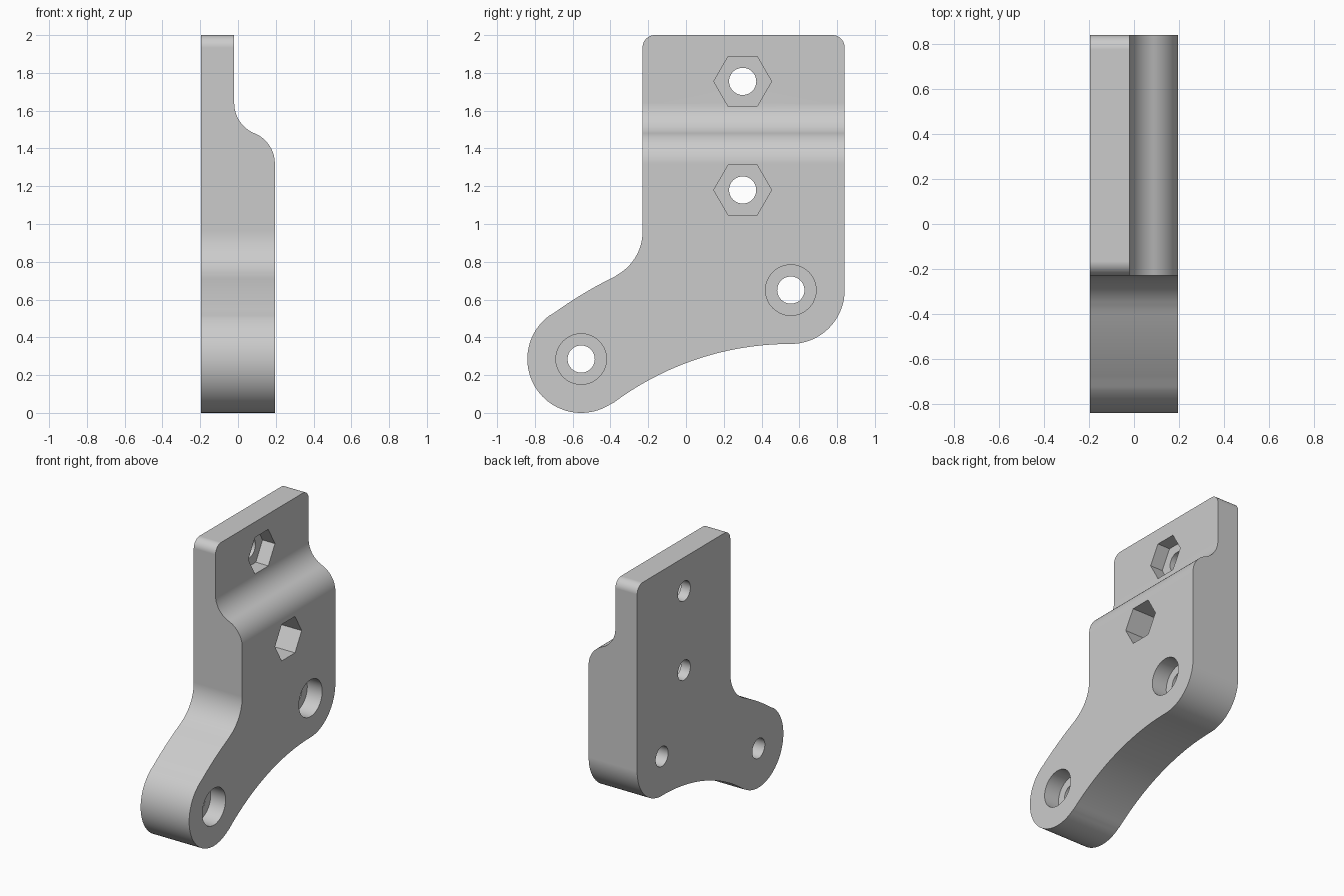
import bpy
import bmesh
from math import cos, sin, radians, degrees, asin, atan2

old = bpy.data.objects.get("Cube")
if old:
    bpy.data.objects.remove(old)

grey = bpy.data.materials.new("light grey")
grey.use_nodes = True
grey.diffuse_color = (0.6, 0.6, 0.6, 1)
grey.node_tree.nodes["Principled BSDF"].inputs["Base Color"].default_value = (0.6, 0.6, 0.6, 1)

HALF = 0.195       # half thickness of the bracket
STEP_X = -0.02     # face of the thin upper plate
FLOOR_X = -0.12    # floor of the nut pockets


def arc(cu, cz, r, start, end, n=16):
    """Points along an arc, angles in degrees."""
    angles = [radians(start + (end - start) * i / n) for i in range(n + 1)]
    return [(cu + r * cos(a), cz + r * sin(a)) for a in angles]


def prism(name, points, axis, lo, hi):
    """Extrude an outline in (y, z) along x, or in (x, z) along y."""
    bm = bmesh.new()
    place = (lambda u, z: (lo, u, z)) if axis == "x" else (lambda u, z: (u, lo, z))
    face = bm.faces.new([bm.verts.new(place(u, z)) for u, z in points])
    out = bmesh.ops.extrude_face_region(bm, geom=[face])
    verts = [g for g in out["geom"] if isinstance(g, bmesh.types.BMVert)]
    shift = (hi - lo, 0, 0) if axis == "x" else (0, hi - lo, 0)
    bmesh.ops.translate(bm, verts=verts, vec=shift)
    bmesh.ops.recalc_face_normals(bm, faces=bm.faces)
    mesh = bpy.data.meshes.new(name)
    bm.to_mesh(mesh)
    bm.free()
    mesh.materials.append(grey)
    obj = bpy.data.objects.new(name, mesh)
    bpy.context.collection.objects.link(obj)
    return obj


def cut(target, cutter):
    cutter.hide_render = True
    mod = target.modifiers.new("cut", "BOOLEAN")
    mod.operation = "DIFFERENCE"
    mod.solver = "EXACT"
    mod.object = cutter
    bpy.context.view_layer.objects.active = target
    bpy.ops.object.modifier_apply(modifier=mod.name)
    bpy.data.objects.remove(cutter)


# Outline of the bracket: two round lobes joined by concentric sweeping arcs
lobe_y, lobe_z, heel_y, heel_z, lobe_r = -0.555, 0.285, 0.555, 0.65, 0.285
sweep_r = 1.57
sweep_z = heel_z - lobe_r - sweep_r
outer_r = sweep_r + 2 * lobe_r
tangent = degrees(atan2(lobe_z - sweep_z, lobe_y - heel_y))
fillet_r, fillet_z, edge_y = 0.263, 0.96, -0.23
fillet_y = edge_y - fillet_r
fillet_dir = degrees(atan2(fillet_z - sweep_z, fillet_y - heel_y))
corner = 0.065

outline = (
    arc(0.84 - corner, 2 - corner, corner, 90, 0, 10)
    + arc(heel_y, heel_z, lobe_r, 0, -90, 24)
    + arc(heel_y, sweep_z, sweep_r, 90, tangent, 32)[1:]
    + arc(lobe_y, lobe_z, lobe_r, tangent - 180, tangent - 360, 48)[1:]
    + arc(heel_y, sweep_z, outer_r, tangent, fillet_dir, 14)[1:]
    + arc(fillet_y, fillet_z, fillet_r, fillet_dir - 180, 0, 16)[1:]
    + arc(edge_y + corner, 2 - corner, corner, 180, 90, 10)
)
bracket = prism("bracket", outline, "x", -HALF, HALF)

# S-shaped step down to the thin upper plate
low_z, high_z = 1.32, 1.64
dx, dz = (HALF - STEP_X) / 2, (high_z - low_z) / 2
r = (dx * dx + dz * dz) / (2 * dx)
turn = degrees(asin(dz / r))
step = (
    arc(HALF - r, low_z, r, 0, turn, 18)
    + arc(STEP_X + r, high_z, r, 180 + turn, 180, 18)[1:]
    + [(STEP_X, 2.2), (0.4, 2.2), (0.4, low_z)]
)
cut(bracket, prism("step_cutter", step, "y", -1, 1))

# Bolt holes with hexagonal nut pockets or round counterbores
bolts = [
    (0.30, 1.755, 0.153, 6, FLOOR_X),
    (0.30, 1.18, 0.153, 6, FLOOR_X),
    (heel_y, heel_z, 0.134, 48, 0.075),
    (lobe_y, lobe_z, 0.134, 48, 0.075),
]
for y, z, radius, sides, floor in bolts:
    cut(bracket, prism("hole_cutter", arc(y, z, 0.072, 0, 360, 40)[:-1], "x", -0.4, 0.4))
    cut(bracket, prism("pocket_cutter", arc(y, z, radius, 0, 360, sides)[:-1], "x", floor, 0.4))

# Smooth curved walls, crisp edges
bpy.ops.object.select_all(action="DESELECT")
bracket.select_set(True)
bpy.context.view_layer.objects.active = bracket
bpy.ops.object.shade_smooth_by_angle(angle=radians(30))
weighted = bracket.modifiers.new("weighted normals", "WEIGHTED_NORMAL")
weighted.keep_sharp = True
